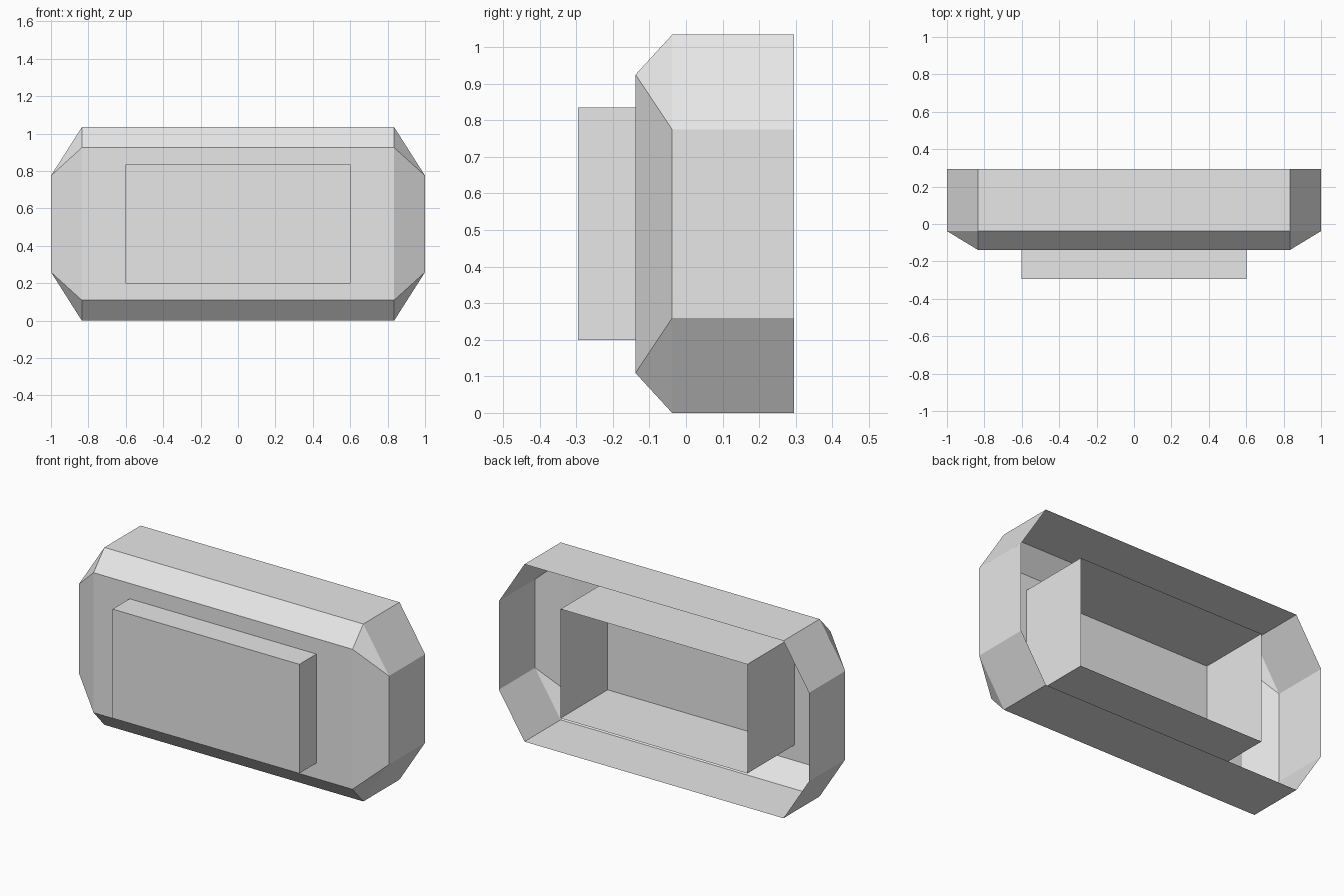
import bpy, bmesh

cube = bpy.data.objects.get("Cube")
if cube:
    bpy.data.objects.remove(cube, do_unlink=True)

GREY = (0.8, 0.8, 0.8, 1.0)
grey = bpy.data.materials.new("light_grey")
grey.diffuse_color = GREY
grey.use_nodes = True
grey.node_tree.nodes["Principled BSDF"].inputs["Base Color"].default_value = GREY

MID_Z = 0.517
BACK = 0.295


def open_backed_hull(name, corners):
    """Convex body mirrored in x and z about its centre, with the back left open."""
    bm = bmesh.new()
    for x, y, z in corners:
        for sx in (-1, 1):
            for sz in (-1, 1):
                bm.verts.new((sx * x, y, MID_Z + sz * z))
    bmesh.ops.convex_hull(bm, input=bm.verts[:])
    bmesh.ops.dissolve_limit(bm, angle_limit=0.02, verts=bm.verts[:], edges=bm.edges[:])
    bm.normal_update()
    back = [f for f in bm.faces if f.normal.y > 0.9]
    bmesh.ops.delete(bm, geom=back, context='FACES')
    mesh = bpy.data.meshes.new(name)
    bm.to_mesh(mesh)
    bm.free()
    mesh.materials.append(grey)
    obj = bpy.data.objects.new(name, mesh)
    bpy.context.collection.objects.link(obj)
    return obj


# Eight-sided casing whose front edge is chamfered in to a rectangular face
SHOULDER, FACE = -0.038, -0.138
open_backed_hull("outer_casing", [
    (0.835, BACK, MID_Z), (1.0, BACK, 0.258),
    (0.835, SHOULDER, MID_Z), (1.0, SHOULDER, 0.258),
    (0.835, FACE, 0.408),
])

# Rectangular sleeve running through the casing and standing proud of its face
open_backed_hull("inner_box", [
    (0.602, BACK, 0.318), (0.602, -BACK, 0.318),
])
